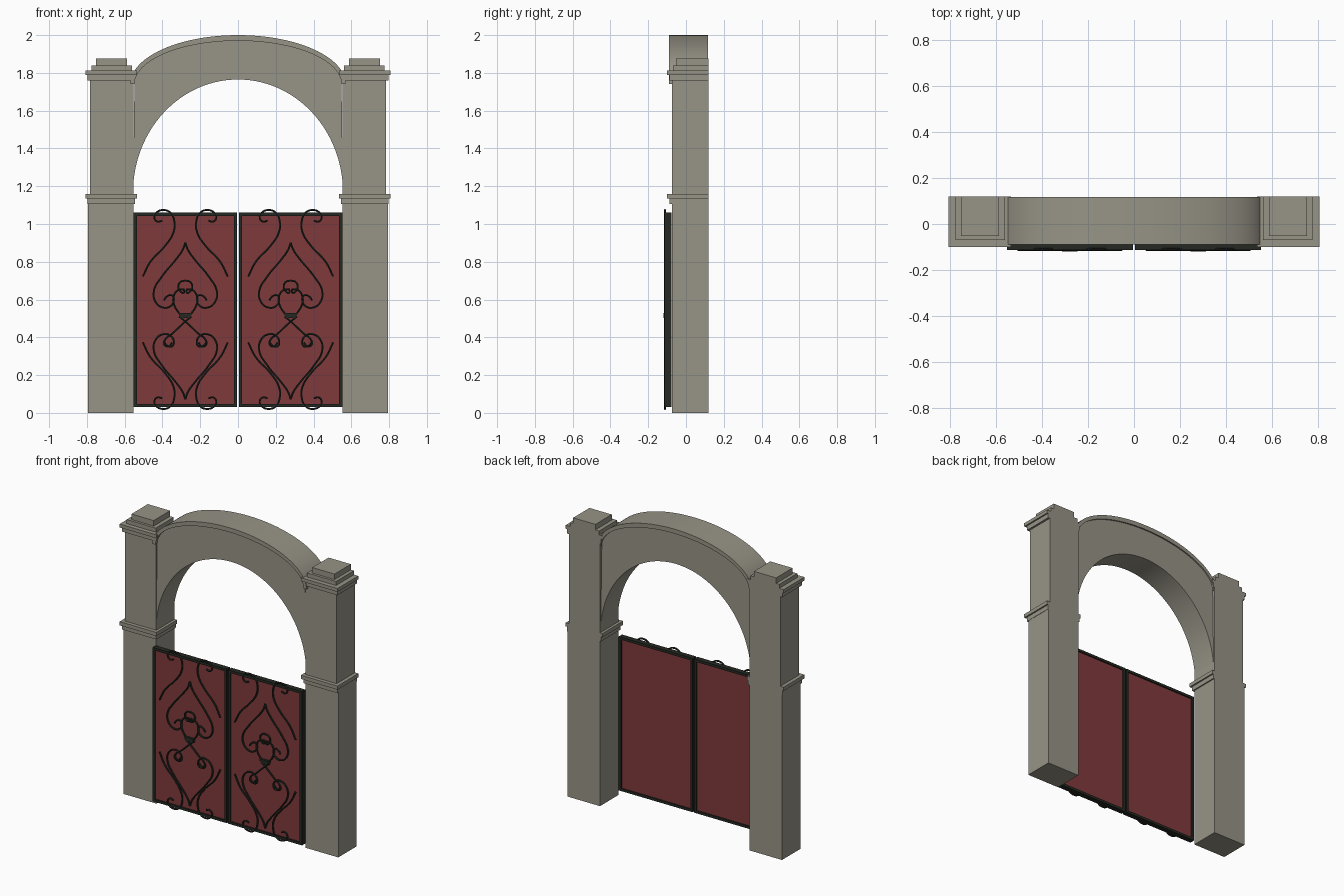
import bpy
import bmesh
from math import sin, cos, pi, radians

cube = bpy.data.objects.get("Cube")
if cube:
    bpy.data.objects.remove(cube, do_unlink=True)


def material(name, rgb):
    mat = bpy.data.materials.new(name)
    mat.use_nodes = True
    colour = (*rgb, 1)
    mat.diffuse_color = colour
    node = next(n for n in mat.node_tree.nodes if n.type == 'BSDF_PRINCIPLED')
    node.inputs["Base Color"].default_value = colour
    node.inputs["Roughness"].default_value = 0.8
    return mat


stone = material("warm grey stone", (0.31, 0.295, 0.24))
red = material("dark red panel", (0.215, 0.041, 0.045))
iron = material("black iron", (0.018, 0.022, 0.016))


def finish(name, bm, mat):
    bmesh.ops.recalc_face_normals(bm, faces=bm.faces)
    mesh = bpy.data.meshes.new(name)
    bm.to_mesh(mesh)
    bm.free()
    mesh.materials.append(mat)
    obj = bpy.data.objects.new(name, mesh)
    bpy.context.collection.objects.link(obj)
    return obj


def add_box(bm, x, y, z):
    """Add a box given its (low, high) range along each axis."""
    verts = bmesh.ops.create_cube(bm, size=1)["verts"]
    for v in verts:
        for axis, (low, high) in enumerate((x, y, z)):
            v.co[axis] = low if v.co[axis] < 0 else high


def mirrored(x, side):
    return tuple(sorted((x[0] * side, x[1] * side)))


def smooth(obj):
    bpy.ops.object.select_all(action='DESELECT')
    obj.select_set(True)
    bpy.context.view_layer.objects.active = obj
    bpy.ops.object.shade_smooth_by_angle(angle=radians(30))


# Pillars: stacked blocks (inner x, outer x, front y, bottom z, top z), flush at the back
BACK = 0.12
PILLAR = {
    "lower_shaft": [(0.553, 0.795, -0.075, 0, 1.11)],
    "middle_moulding": [(0.545, 0.797, -0.087, 1.105, 1.135),
                        (0.535, 0.807, -0.1, 1.135, 1.16)],
    "upper_shaft": [(0.553, 0.783, -0.075, 1.16, 1.77)],
    "capital": [(0.545, 0.797, -0.087, 1.76, 1.79),
                (0.535, 0.807, -0.1, 1.79, 1.813),
                (0.56, 0.775, -0.07, 1.813, 1.84),
                (0.587, 0.752, -0.053, 1.84, 1.877)],
}
for side, label in ((1, "left"), (-1, "right")):
    for part, blocks in PILLAR.items():
        bm = bmesh.new()
        for inner, outer, front, low, high in blocks:
            add_box(bm, mirrored((inner, outer), side), (front, BACK), (low, high))
        finish(f"{label}_pillar_{part}", bm, stone)


# Arch: solid bands between two half ellipses (x radius, centre z, z radius)
def arch_band(name, outer, inner, y, steps=56):
    bm = bmesh.new()
    rows = []
    for i in range(steps + 1):
        t = pi * i / steps
        rows.append([bm.verts.new((rx * cos(t), depth, cz + rz * sin(t)))
                     for (rx, cz, rz), depth in ((outer, y[0]), (outer, y[1]),
                                                 (inner, y[1]), (inner, y[0]))])
    for a, b in zip(rows, rows[1:]):
        for k in range(4):
            n = (k + 1) % 4
            bm.faces.new((a[k], a[n], b[n], b[k]))
    bm.faces.new(rows[0])
    bm.faces.new(rows[-1])
    smooth(finish(name, bm, stone))


RIM_INNER = (0.548, 1.74, 0.23)
arch_band("arch_rim", (0.57, 1.74, 0.26), RIM_INNER, (-0.09, 0.117))
arch_band("arch_body", RIM_INNER, (0.556, 1.165, 0.6), (-0.072, 0.108))

# Half of the scrollwork on one leaf, as (x, z) from the leaf centre line
S_SCROLL = [(.225, .722), (.185, .8), (.106, .886), (.063, .955), (.058, 1.013),
            (.079, 1.06), (.116, 1.074), (.153, 1.06), (.164, 1.034),
            (.148, 1.013), (.122, 1.018)]
HEART = [(0, .902), (.013, .865), (.05, .812), (.124, .722), (.167, .643),
         (.156, .585), (.119, .558), (.082, .563), (.061, .595),
         (.071, .622), (.098, .616), (.114, .595)]
CURL = [(0, .701), (.026, .693), (.037, .669), (.026, .643), (.008, .637), (.01, .659)]
VASE = [(.012, .655), (.042, .648), (.063, .611), (.058, .569), (.032, .526)]
CROSS = [(-.032, .51), (0, .484), (.069, .42), (.106, .389), (.111, .362),
         (.09, .352), (.069, .373)]


def flipped(path, total):
    return [(x, total - z) for x, z in path]


PATHS = [S_SCROLL, flipped(S_SCROLL, 1.095), HEART, flipped(HEART, .974),
         CURL, VASE, CROSS]


def scrollwork(name, centre):
    curve = bpy.data.curves.new(name, 'CURVE')
    curve.dimensions = '3D'
    curve.bevel_depth = 0.0058
    curve.bevel_resolution = 1
    curve.resolution_u = 6
    curve.use_fill_caps = True
    for path in PATHS:
        for side in (1, -1):
            spline = curve.splines.new('BEZIER')
            spline.bezier_points.add(len(path) - 1)
            for point, (x, z) in zip(spline.bezier_points, path):
                point.co = (centre + side * x, -0.111, z)
                point.handle_left_type = point.handle_right_type = 'AUTO'
    curve.materials.append(iron)
    obj = bpy.data.objects.new(name, curve)
    bpy.context.collection.objects.link(obj)
    bpy.ops.object.select_all(action='DESELECT')
    obj.select_set(True)
    bpy.context.view_layer.objects.active = obj
    bpy.ops.object.convert(target='MESH')
    smooth(bpy.context.view_layer.objects.active)


# Gate leaves: frame, panel, scrolls and the small collar below the vase
IN, OUT, LOW, HIGH, BAR = 0.005, 0.553, 0.03, 1.06, 0.017
for side, label in ((1, "left"), (-1, "right")):
    centre = side * (IN + OUT) / 2
    bm = bmesh.new()
    for x, z in (((IN, IN + BAR), (LOW, HIGH)), ((OUT - BAR, OUT), (LOW, HIGH)),
                 ((IN + BAR, OUT - BAR), (LOW, LOW + BAR)),
                 ((IN + BAR, OUT - BAR), (HIGH - BAR, HIGH))):
        add_box(bm, mirrored(x, side), (-0.113, -0.078), z)
    finish(f"{label}_gate_frame", bm, iron)

    bm = bmesh.new()
    add_box(bm, mirrored((IN + BAR, OUT - BAR), side), (-0.105, -0.086),
            (LOW + BAR, HIGH - BAR))
    finish(f"{label}_gate_panel", bm, red)

    scrollwork(f"{label}_gate_scrollwork", centre)

    bm = bmesh.new()
    for half, low, high in ((0.034, 0.516, 0.53), (0.025, 0.503, 0.516)):
        add_box(bm, (centre - half, centre + half), (-0.12, -0.1), (low, high))
    finish(f"{label}_gate_collar", bm, iron)
